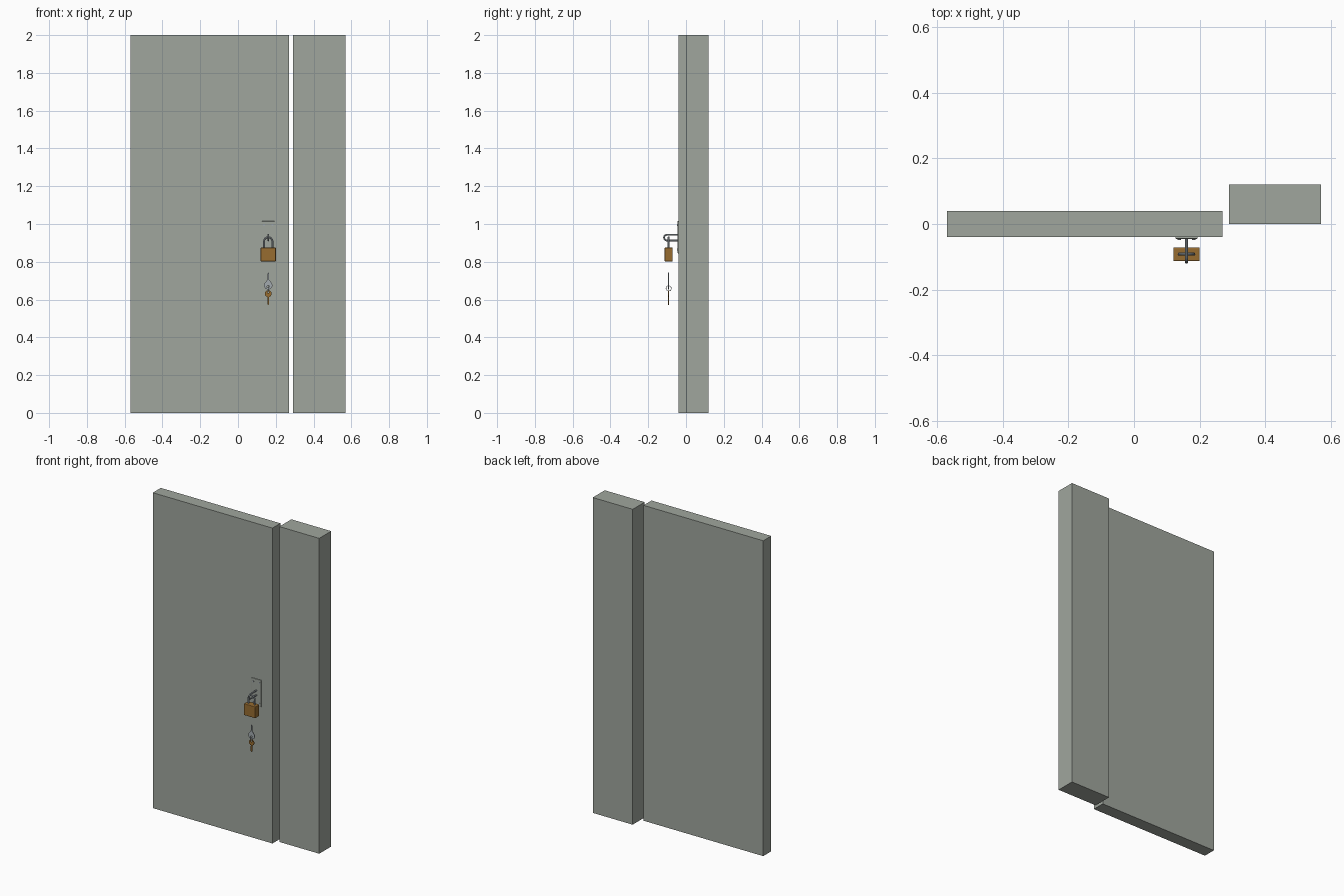
import bpy
import math
from mathutils import Vector

cube = bpy.data.objects.get("Cube")
if cube:
    bpy.data.objects.remove(cube, do_unlink=True)


def material(name, rgb):
    m = bpy.data.materials.new(name)
    m.use_nodes = True
    m.diffuse_color = (*rgb, 1)
    m.node_tree.nodes["Principled BSDF"].inputs["Base Color"].default_value = (*rgb, 1)
    return m


GREY = material("door grey", (0.35, 0.38, 0.34))
STEEL = material("steel", (0.36, 0.40, 0.43))
BRASS = material("brass", (0.31, 0.15, 0.03))


def box(name, lo, hi, mat, bevel=0):
    lo, hi = Vector(lo), Vector(hi)
    bpy.ops.mesh.primitive_cube_add(size=1, location=(lo + hi) / 2)
    ob = bpy.context.object
    ob.name = name
    ob.scale = hi - lo
    bpy.ops.object.transform_apply(location=False, rotation=False)
    ob.data.materials.append(mat)
    if bevel:
        mod = ob.modifiers.new("bevel", 'BEVEL')
        mod.width, mod.segments = bevel, 2
    return ob


def finish(name, curve, mat):
    """Turn a curve into a shaded mesh object."""
    ob = bpy.data.objects.new(name, curve)
    bpy.context.collection.objects.link(ob)
    bpy.ops.object.select_all(action='DESELECT')
    ob.select_set(True)
    bpy.context.view_layer.objects.active = ob
    curve.materials.append(mat)
    bpy.ops.object.convert(target='MESH')
    bpy.ops.object.shade_smooth_by_angle()
    return bpy.context.object


def add_spline(curve, points, closed):
    s = curve.splines.new('POLY')
    s.points.add(len(points) - 1)
    for p, co in zip(s.points, points):
        p.co = (*co, 1)
    s.use_cyclic_u = closed


def rod(name, points, radius, mat, closed=False):
    c = bpy.data.curves.new(name, 'CURVE')
    c.dimensions = '3D'
    c.bevel_depth, c.bevel_resolution, c.use_fill_caps = radius, 3, True
    add_spline(c, points, closed)
    return finish(name, c, mat)


def plate(name, outlines, y, thickness, mat):
    """Flat x-z shape; later outlines cut holes in the first."""
    c = bpy.data.curves.new(name, 'CURVE')
    c.dimensions, c.fill_mode, c.extrude = '2D', 'BOTH', thickness / 2
    for outline in outlines:
        add_spline(c, [(a, b, 0) for a, b in outline], True)
    ob = finish(name, c, mat)
    ob.rotation_euler.x = math.pi / 2
    ob.location.y = y
    return ob


def arc(cx, cy, r, start, end, n=16):
    angles = [math.radians(start + (end - start) * i / n) for i in range(n + 1)]
    return [(cx + r * math.cos(a), cy + r * math.sin(a)) for a in angles]


def circle(cx, cy, r):
    return arc(cx, cy, r, 0, 360, 24)[:-1]


X, Y = 0.16, -0.092     # lock and key axis

# Door leaf and wall beside it
box("door", (-0.57, -0.04, 0), (0.27, 0.04, 2), GREY)
box("wall_post", (0.29, 0, 0), (0.57, 0.12, 2), GREY)

# Hasp plate with a staple standing out of it
box("hasp_plate", (X - 0.034, -0.045, 0.845), (X + 0.034, -0.039, 1.015), GREY, 0.002)
staple = [(-0.04, 0.943)] + arc(-0.101, 0.928, 0.015, 90, 270) + [(-0.04, 0.913)]
rod("staple", [(X, y, z) for y, z in staple], 0.005, STEEL)
for side in (-1, 1):
    for z in (0.865, 0.995):
        bpy.ops.mesh.primitive_cylinder_add(vertices=16, radius=0.005, depth=0.004,
                                            location=(X + side * 0.022, -0.046, z),
                                            rotation=(math.pi / 2, 0, 0))
        screw = bpy.context.object
        screw.name = "hasp_screw"
        screw.data.materials.append(STEEL)

# Padlock
box("padlock_body", (X - 0.04, Y - 0.021, 0.802), (X + 0.04, Y + 0.021, 0.875), BRASS, 0.003)
shackle = [(X + 0.022, 0.86)] + arc(X, 0.908, 0.022, 0, 180) + [(X - 0.022, 0.86)]
rod("padlock_shackle", [(x, Y, z) for x, z in shackle], 0.005, STEEL)

# Key ring in the side plane
rod("key_ring", [(X, y, z) for y, z in circle(Y, 0.659, 0.014)], 0.0015, STEEL, True)

# Steel key pointing up, with a pear-shaped bow
bow = arc(X, 0.675, 0.022, 150, 390) + [(X + 0.004, 0.706), (X + 0.004, 0.738),
                                        (X, 0.743), (X - 0.004, 0.736), (X - 0.004, 0.706)]
plate("steel_key", [bow, circle(X, 0.668, 0.006)], Y, 0.004, STEEL)

# Brass key pointing down, with a round bow and toothed blade
bow = arc(X, 0.631, 0.018, -75, 255, 24) + [(X - 0.005, 0.578), (X, 0.571), (X + 0.005, 0.578),
                                            (X + 0.003, 0.585), (X + 0.005, 0.592),
                                            (X + 0.003, 0.599), (X + 0.005, 0.606)]
plate("brass_key", [bow, circle(X, 0.639, 0.005)], Y, 0.004, BRASS)
